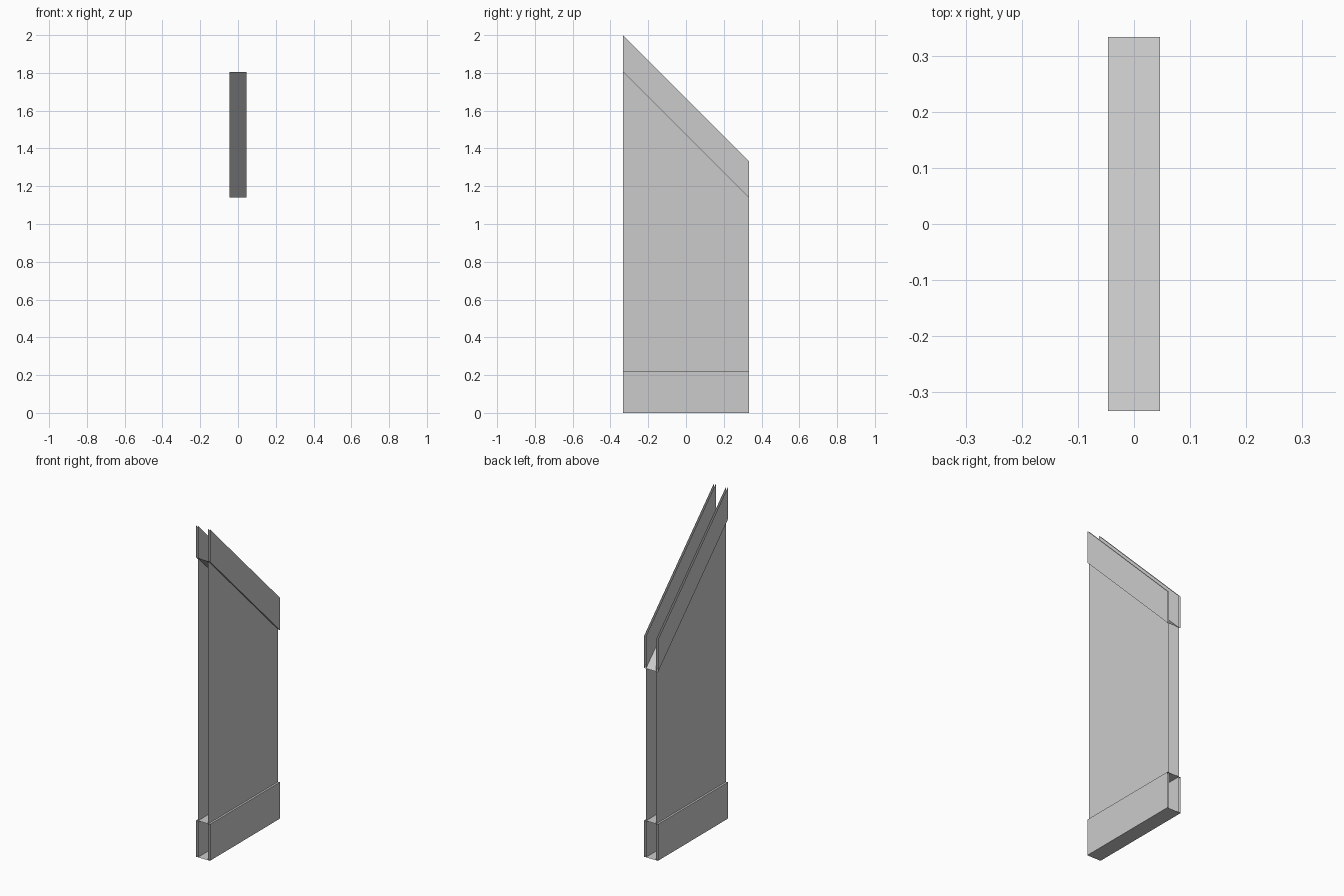
import bpy

if "Cube" in bpy.data.objects:
    bpy.data.objects.remove(bpy.data.objects["Cube"])

Y = 0.333            # half depth
XO, XI = 0.046, 0.034  # outer trim and inner panel half widths
TOP, SLOPE, BASE = 2.0, 1.805, 0.22
DROP = 2 * Y         # 45 degree fall from front to back


def sheet(name, pts):
    """Single flat face from its corner points."""
    mesh = bpy.data.meshes.new(name)
    mesh.from_pydata(pts, [], [tuple(range(len(pts)))])
    mesh.update()
    obj = bpy.data.objects.new(name, mesh)
    bpy.context.collection.objects.link(obj)
    return obj


def side(name, x, lo_front, lo_back, hi_front, hi_back):
    """Upright sheet in the yz plane with its normal facing outwards."""
    pts = [(x, -Y, lo_front), (x, Y, lo_back), (x, Y, hi_back), (x, -Y, hi_front)]
    return sheet(name, pts if x > 0 else pts[::-1])


def cross(name, front, back, up=True):
    """Sheet spanning the full width, level or sloping front to back."""
    pts = [(-XO, -Y, front), (XO, -Y, front), (XO, Y, back), (-XO, Y, back)]
    return sheet(name, pts if up else pts[::-1])


# Side panels with raised base and top trim bands
for label, s in (("right", 1), ("left", -1)):
    side(f"{label}_panel", s * XI, 0, 0, TOP, TOP - DROP)
    side(f"{label}_base_trim", s * XO, 0, 0, BASE, BASE)
    side(f"{label}_top_trim", s * XO, SLOPE, SLOPE - DROP, TOP, TOP - DROP)

# Cross plates: floor, base ledge and sloping plate under the top channel
cross("floor_plate", 0, 0, up=False)
cross("base_ledge", BASE, BASE)
cross("sloping_plate", SLOPE, SLOPE - DROP, up=False)
